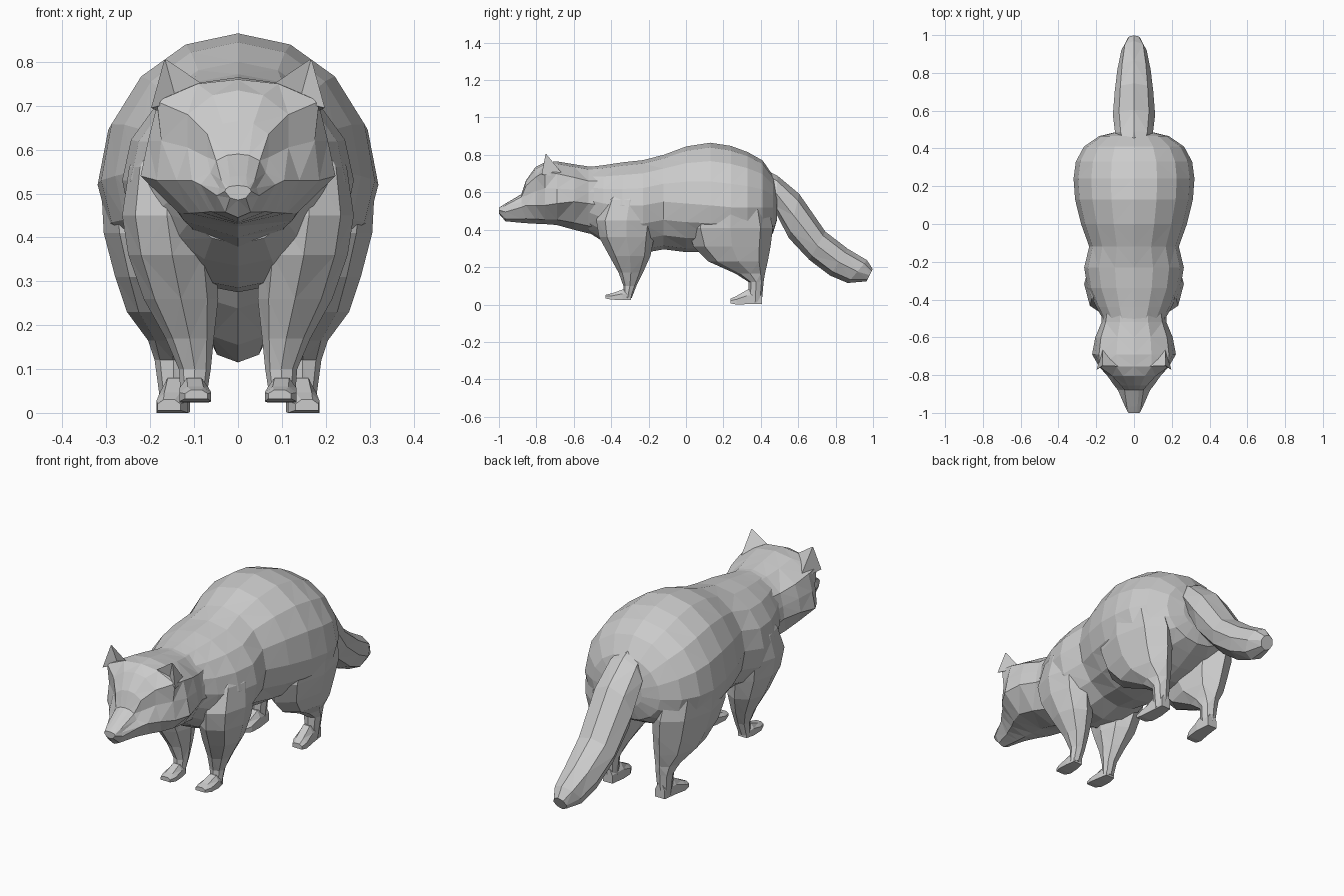
import bpy, bmesh, math
from mathutils import Vector

fur = bpy.data.materials.new("grey_fur")
fur.diffuse_color = (0.6, 0.6, 0.6, 1)


def loft(name, rings):
    """Closed skin over a row of equal-sized point rings."""
    bm = bmesh.new()
    rows = [[bm.verts.new(p) for p in ring] for ring in rings]
    n = len(rows[0])
    for a, b in zip(rows, rows[1:]):
        for i in range(n):
            j = (i + 1) % n
            bm.faces.new((a[i], a[j], b[j], b[i]))
    bm.faces.new(rows[0])
    bm.faces.new(rows[-1])
    bmesh.ops.triangulate(bm, faces=bm.faces)
    bmesh.ops.recalc_face_normals(bm, faces=bm.faces)
    mesh = bpy.data.meshes.new(name)
    bm.to_mesh(mesh)
    bm.free()
    mesh.materials.append(fur)
    obj = bpy.data.objects.new(name, mesh)
    bpy.context.collection.objects.link(obj)
    return obj


def oval(c, u, v, n):
    """Ring of n points round c with half axes u and v."""
    c, u, v = Vector(c), Vector(u), Vector(v)
    return [c + u * math.sin(t) + v * math.cos(t)
            for t in (2 * math.pi * i / n for i in range(n))]


def trunk_ring(y, top, mid, bottom, w):
    """Upright ring whose widest point sits at height mid."""
    ring = []
    for i in range(16):
        t = 2 * math.pi * i / 16
        k = math.cos(t)
        z = mid + k * (top - mid if k > 0 else mid - bottom)
        ring.append((w * math.sin(t), y, z))
    return ring


def head_ring(y, top, brow_w, brow_z, eye_w, cheek_w, cheek_z, bottom):
    half = [(brow_w * 0.5, top - (top - brow_z) * 0.2), (brow_w, brow_z),
            (eye_w, (brow_z + cheek_z) / 2), (cheek_w, cheek_z),
            (cheek_w * 0.6, bottom + (cheek_z - bottom) * 0.25)]
    pts = [(0, top)] + half + [(0, bottom)] + [(-x, z) for x, z in reversed(half)]
    return [(x, y, z) for x, z in pts]


def leg_ring(s, z, x0, x1, y0, y1, n=8):
    return oval((s * (x0 + x1) / 2, (y0 + y1) / 2, z),
                (s * (x1 - x0) / 2, 0, 0), (0, (y1 - y0) / 2, 0), n)


def foot_ring(x, y, w, z0, z1):
    return [(x - w, y, z0), (x + w, y, z0), (x + w, y, z0 + (z1 - z0) * 0.6),
            (x + w * 0.5, y, z1), (x - w * 0.5, y, z1), (x - w, y, z0 + (z1 - z0) * 0.6)]


# Trunk: y, top, widest height, bottom, half width
body = loft("body", [trunk_ring(*r) for r in (
    (-0.52, 0.735, 0.56, 0.385, 0.155),
    (-0.44, 0.745, 0.54, 0.335, 0.20),
    (-0.34, 0.76, 0.53, 0.285, 0.245),
    (-0.23, 0.772, 0.53, 0.275, 0.264),
    (-0.12, 0.80, 0.55, 0.295, 0.237),
    (0.00, 0.845, 0.54, 0.28, 0.28),
    (0.13, 0.865, 0.53, 0.28, 0.312),
    (0.24, 0.848, 0.52, 0.28, 0.32),
    (0.33, 0.815, 0.52, 0.31, 0.308),
    (0.41, 0.77, 0.52, 0.35, 0.265),
    (0.465, 0.69, 0.52, 0.38, 0.185),
    (0.486, 0.62, 0.52, 0.45, 0.10))])

# Head with dented eye line and pointed muzzle
parts = [loft("head", [head_ring(*r) for r in (
    (-0.45, 0.735, 0.14, 0.66, 0.16, 0.17, 0.53, 0.37),
    (-0.52, 0.738, 0.15, 0.66, 0.165, 0.172, 0.54, 0.38),
    (-0.60, 0.75, 0.175, 0.68, 0.195, 0.205, 0.55, 0.40),
    (-0.69, 0.765, 0.185, 0.70, 0.205, 0.222, 0.54, 0.425),
    (-0.755, 0.76, 0.185, 0.71, 0.175, 0.185, 0.53, 0.43),
    (-0.805, 0.735, 0.115, 0.68, 0.115, 0.14, 0.53, 0.432),
    (-0.855, 0.665, 0.07, 0.635, 0.07, 0.105, 0.53, 0.435),
    (-0.88, 0.59, 0.05, 0.575, 0.063, 0.085, 0.52, 0.437),
    (-0.965, 0.54, 0.038, 0.53, 0.042, 0.048, 0.495, 0.445),
    (-1.00, 0.518, 0.022, 0.515, 0.028, 0.03, 0.505, 0.485))])]

# Tail: top (y, z), underside (y, z), half width
tail_rings = []
for ty, tz, by, bz, w in (
        (0.36, 0.755, 0.40, 0.54, 0.06), (0.49, 0.688, 0.475, 0.50, 0.10),
        (0.605, 0.592, 0.55, 0.355, 0.112), (0.745, 0.39, 0.66, 0.238, 0.102),
        (0.865, 0.298, 0.77, 0.155, 0.088), (0.968, 0.237, 0.865, 0.115, 0.068),
        (0.998, 0.19, 0.965, 0.124, 0.035)):
    up = Vector((0, ty - by, tz - bz)) / 2
    tail_rings.append(oval((0, (ty + by) / 2, (tz + bz) / 2), (w, 0, 0), up, 8))
parts.append(loft("tail", tail_rings))

# Legs: z, inner x, outer x, front y, back y
HIND = ((0.66, 0.12, 0.24, 0.14, 0.36), (0.52, 0.08, 0.312, 0.04, 0.44),
        (0.41, 0.06, 0.306, 0.01, 0.465), (0.31, 0.06, 0.28, 0.04, 0.452),
        (0.23, 0.07, 0.253, 0.12, 0.437), (0.165, 0.095, 0.205, 0.265, 0.422),
        (0.12, 0.105, 0.19, 0.335, 0.415), (0.01, 0.115, 0.175, 0.335, 0.405))
FRONT = ((0.66, 0.10, 0.19, -0.36, -0.20), (0.56, 0.08, 0.248, -0.435, -0.165),
         (0.45, 0.06, 0.264, -0.48, -0.155), (0.36, 0.05, 0.25, -0.465, -0.17),
         (0.26, 0.045, 0.215, -0.41, -0.19), (0.17, 0.055, 0.165, -0.36, -0.23),
         (0.10, 0.062, 0.135, -0.335, -0.265), (0.035, 0.072, 0.13, -0.335, -0.29))
for s, side in ((1, "right"), (-1, "left")):
    parts.append(loft(side + "_hind_leg", [leg_ring(s, *r) for r in HIND]))
    parts.append(loft(side + "_front_leg", [leg_ring(s, *r) for r in FRONT]))
    # Feet, toes pointing forward and the hind pair turned outward
    parts.append(loft(side + "_hind_foot", [foot_ring(s * x, y, w, z0, z1) for x, y, w, z0, z1 in (
        (0.143, 0.407, 0.026, 0.004, 0.07), (0.143, 0.33, 0.034, 0.002, 0.08),
        (0.15, 0.27, 0.036, 0.0, 0.046), (0.157, 0.237, 0.026, 0.006, 0.03))]))
    parts.append(loft(side + "_front_foot", [foot_ring(s * x, y, w, z0, z1) for x, y, w, z0, z1 in (
        (0.10, -0.295, 0.024, 0.025, 0.07), (0.10, -0.34, 0.033, 0.024, 0.08),
        (0.097, -0.395, 0.036, 0.026, 0.06), (0.095, -0.43, 0.026, 0.032, 0.052))]))
    # Ears: broad base below the scalp, dished in front, narrowing to a tip
    tip = Vector((s * 0.167, -0.75, 0.808))
    base = [Vector((s * x, y, z)) for x, y, z in
            ((0.06, -0.755, 0.735), (0.14, -0.735, 0.71), (0.198, -0.772, 0.695), (0.165, -0.645, 0.68))]
    parts.append(loft(side + "_ear", [base, [tip.lerp(p, 0.04) for p in base]]))

# Fuse every part into one skin
bpy.context.view_layer.objects.active = body
for part in parts:
    mod = body.modifiers.new("fuse", 'BOOLEAN')
    mod.operation = 'UNION'
    mod.solver = 'EXACT'
    mod.object = part
    bpy.ops.object.modifier_apply(modifier=mod.name)
    bpy.data.objects.remove(part)
